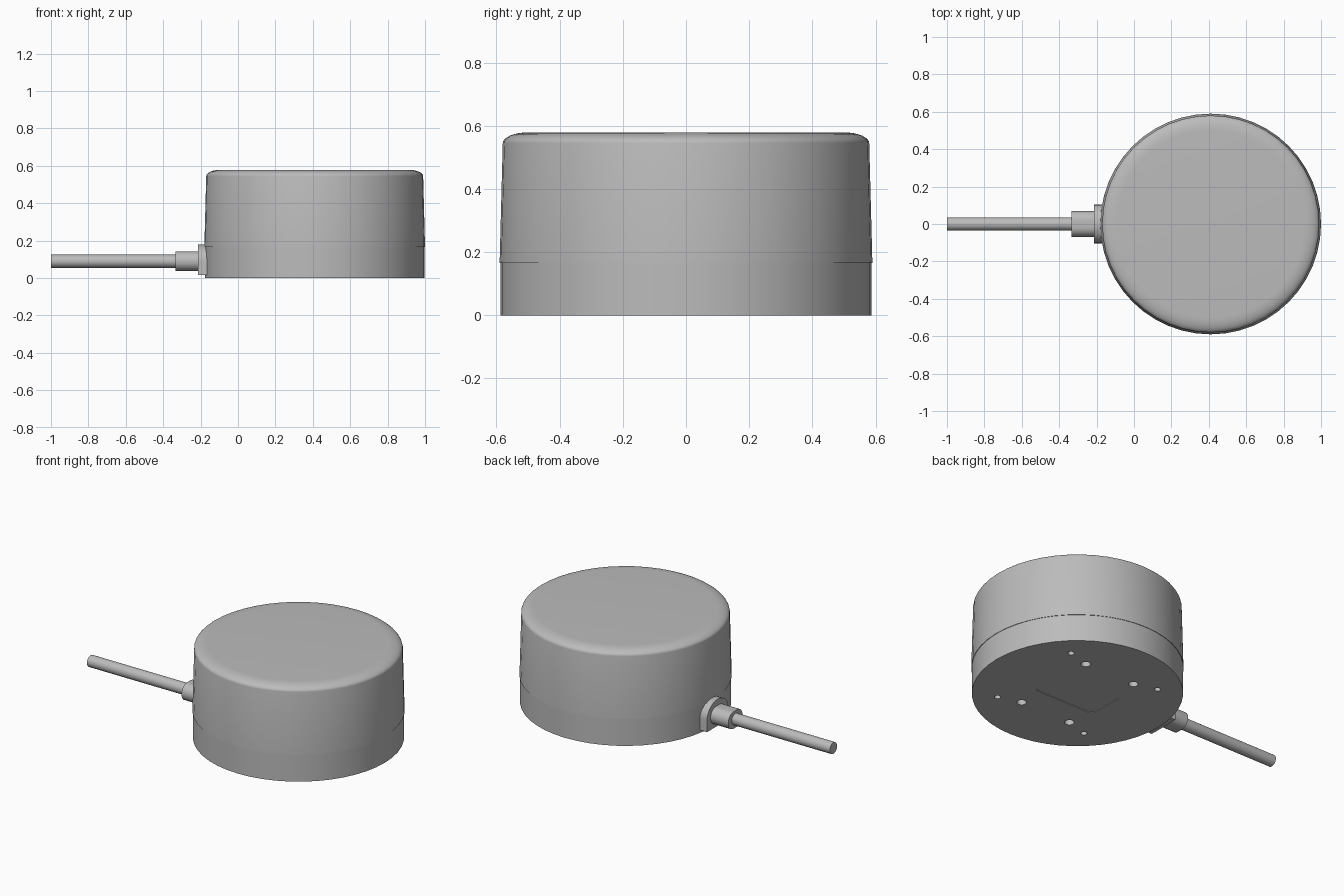
import bpy, bmesh
from math import sin, cos, pi, radians
from mathutils import Matrix, Vector

if "Cube" in bpy.data.objects:
    bpy.data.objects.remove(bpy.data.objects["Cube"], do_unlink=True)

CX = 0.41       # centre of the round housing
CABLE_Z = 0.09  # height of the cable axis

grey = bpy.data.materials.new("plain_grey")
grey.use_nodes = True
grey.diffuse_color = (0.5, 0.5, 0.5, 1)
grey.node_tree.nodes["Principled BSDF"].inputs["Base Color"].default_value = (0.5, 0.5, 0.5, 1)


def finish(name, bm):
    bmesh.ops.recalc_face_normals(bm, faces=bm.faces)
    mesh = bpy.data.meshes.new(name)
    bm.to_mesh(mesh)
    bm.free()
    mesh.materials.append(grey)
    obj = bpy.data.objects.new(name, mesh)
    bpy.context.collection.objects.link(obj)
    return obj


def smooth(obj):
    bpy.ops.object.select_all(action='DESELECT')
    obj.select_set(True)
    bpy.context.view_layer.objects.active = obj
    bpy.ops.object.shade_smooth_by_angle(angle=radians(30))


def lathe(name, profile, segments=48):
    """Stack rings of (radius, height) around the housing axis and cap both ends."""
    bm = bmesh.new()
    rings = [[bm.verts.new((CX + r * cos(2 * pi * i / segments), r * sin(2 * pi * i / segments), z))
              for i in range(segments)] for r, z in profile]
    for a, b in zip(rings, rings[1:]):
        for i in range(segments):
            j = (i + 1) % segments
            bm.faces.new((a[i], a[j], b[j], b[i]))
    bm.faces.new(rings[0])
    bm.faces.new(rings[-1])
    return finish(name, bm)


def prism(bm, outline, start, depth):
    """Extrude a closed outline of points by a vector."""
    face = bm.faces.new([bm.verts.new(Vector(start) + Vector(p)) for p in outline])
    new = bmesh.ops.extrude_face_region(bm, geom=[face])["geom"]
    bmesh.ops.translate(bm, vec=depth, verts=[v for v in new if isinstance(v, bmesh.types.BMVert)])


def rounded_box(hw, hh, r, steps=8):
    """Rounded rectangle as (u, v) pairs, given its half sizes."""
    pts = []
    for k, (sx, sy) in enumerate(((1, 1), (-1, 1), (-1, -1), (1, -1))):
        for i in range(steps + 1):
            a = (k + i / steps) * pi / 2
            pts.append((sx * (hw - r) + r * cos(a), sy * (hh - r) + r * sin(a)))
    return pts


# Base with screw holes and a shallow recess underneath
base = lathe("base", [(0.587, 0), (0.587, 0.165)])
bm = bmesh.new()
for sx in (-1, 1):
    for sy in (-1, 1):
        for x, y, r in ((0.173, 0.277, 0.027), (0.313, 0.318, 0.018)):
            bmesh.ops.create_cone(bm, cap_ends=True, segments=20, radius1=r, radius2=r, depth=0.16,
                                  matrix=Matrix.Translation((CX + sx * x, sy * y, 0)))
prism(bm, [(u, v, 0) for u, v in rounded_box(0.212, 0.122, 0.035)], (CX, 0, -0.02), (0, 0, 0.024))
cutter = finish("base_cutter", bm)
cutter.hide_render = True
mod = base.modifiers.new("holes", 'BOOLEAN')
mod.operation = 'DIFFERENCE'
mod.solver = 'EXACT'
mod.object = cutter
bpy.context.view_layer.objects.active = base
bpy.ops.object.modifier_apply(modifier=mod.name)
bpy.data.objects.remove(cutter, do_unlink=True)
smooth(base)

# Slightly tapered cover with a rounded shoulder
shoulder = [(0.50 + 0.08 * cos(a), 0.545 + 0.034 * sin(a)) for a in (i * pi / 16 for i in range(9))]
smooth(lathe("cover", [(0.59, 0.165)] + shoulder))

# Arched flange where the cable enters
bm = bmesh.new()
arch = [(0, 0.103 * cos(i * pi / 20), 0.09 * sin(i * pi / 20)) for i in range(21)]
prism(bm, arch + [(0, -0.103, -0.073), (0, 0.103, -0.073)], (-0.215, 0, CABLE_Z), (0.08, 0, 0))
smooth(finish("cable_flange", bm))

# Flattened collar around the cable
bm = bmesh.new()
prism(bm, [(0, u, v) for u, v in rounded_box(0.069, 0.052, 0.051)], (-0.335, 0, CABLE_Z), (0.14, 0, 0))
smooth(finish("cable_collar", bm))

# Straight cable
bm = bmesh.new()
bmesh.ops.create_cone(bm, cap_ends=True, segments=24, radius1=0.035, radius2=0.035, depth=0.7,
                      matrix=Matrix.Translation((-0.65, 0, CABLE_Z)) @ Matrix.Rotation(pi / 2, 4, 'Y'))
smooth(finish("cable", bm))
